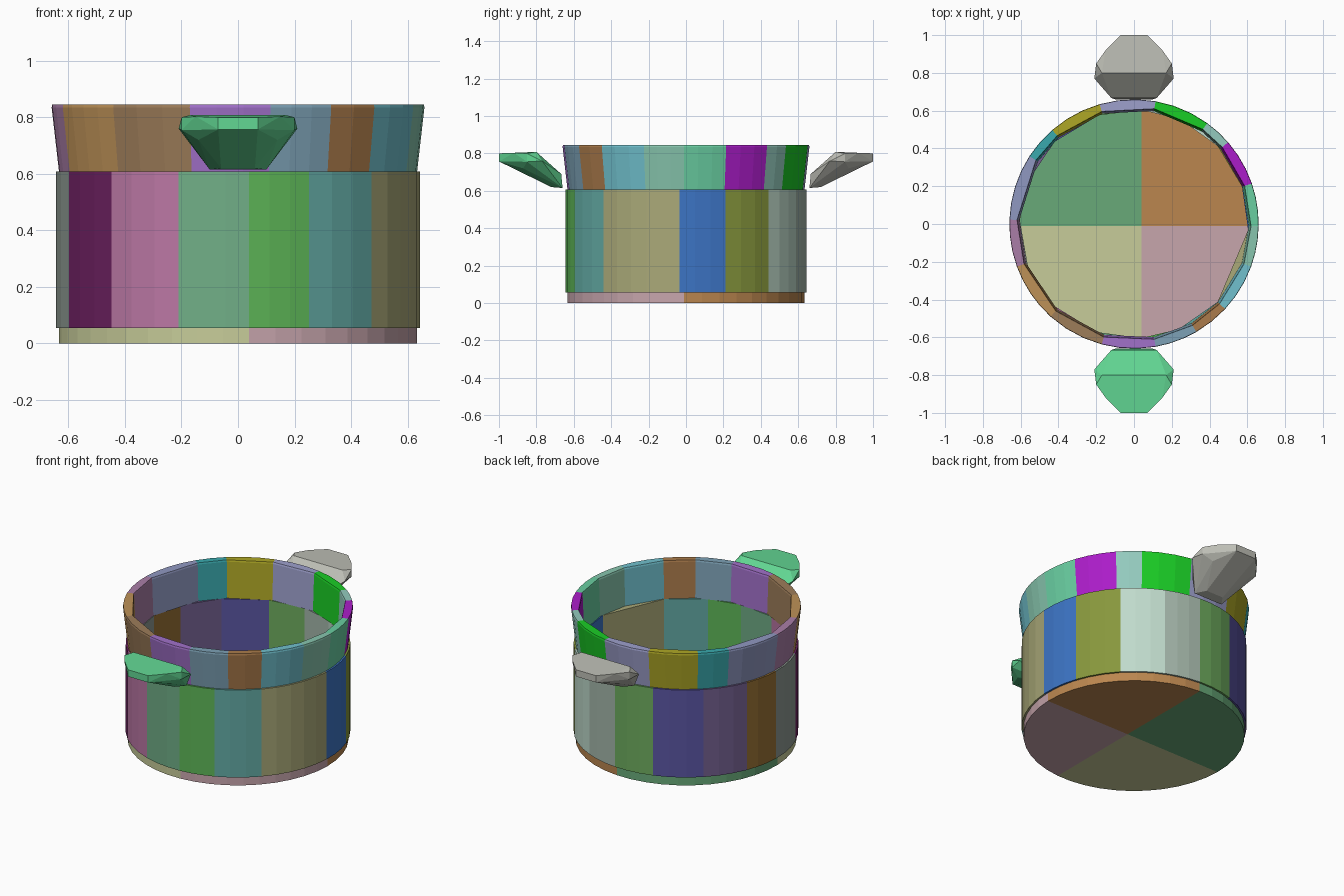
import bpy, bmesh
from math import sin, cos, radians, ceil

if "Cube" in bpy.data.objects:
    bpy.data.objects.remove(bpy.data.objects["Cube"])


def hull(name, points, color):
    """Solid convex piece around a few points, flat shaded and coloured."""
    bm = bmesh.new()
    for p in points:
        bm.verts.new(p)
    res = bmesh.ops.convex_hull(bm, input=bm.verts[:])
    loose = [v for v in bm.verts if not v.link_faces]
    bmesh.ops.delete(bm, geom=loose, context='VERTS')
    bmesh.ops.dissolve_limit(bm, angle_limit=radians(1), verts=bm.verts[:], edges=bm.edges[:])
    bmesh.ops.recalc_face_normals(bm, faces=bm.faces[:])
    me = bpy.data.meshes.new(name)
    bm.to_mesh(me)
    bm.free()
    ob = bpy.data.objects.new(name, me)
    bpy.context.collection.objects.link(ob)
    mat = bpy.data.materials.new(name + "_color")
    rgb = [int(color[i:i + 2], 16) / 255 for i in (0, 2, 4)]
    mat.diffuse_color = (*[c ** 2.2 for c in rgb], 1)
    mat.use_nodes = True
    mat.node_tree.nodes["Principled BSDF"].inputs["Base Color"].default_value = mat.diffuse_color
    me.materials.append(mat)
    return ob


def arc(a0, a1, r, z, step=9):
    n = max(1, ceil((a1 - a0) / step))
    angles = [radians(a0 + (a1 - a0) * i / n) for i in range(n + 1)]
    return [(r * cos(a), r * sin(a), z) for a in angles]


def panel_ring(name, bounds, colors, profile):
    """Ring of wall panels: curved outside, straight inside."""
    ends = bounds[1:] + [bounds[0] + 360]
    for i, (a0, a1) in enumerate(zip(bounds, ends)):
        pts = []
        for r_in, r_out, z in profile:
            pts += arc(a0, a1, r_out, z) + arc(a0, a1, r_in, z, 360)
        hull(f"{name}_{i + 1}", pts, colors[i])


# Floor in four quarters meeting slightly off centre
floor_colors = ["B98550", "68A878", "C6CB98", "C6A4AB"]
for q in range(4):
    a0 = [-1, 86.4, 181, 273.6][q]
    a1 = [86.4, 181, 273.6, 359][q]
    pts = []
    for z in (0, 0.055):
        pts += arc(a0, a1, 0.634, z) + [(0.04, -0.01, z)]
    hull(f"floor_{q + 1}", pts, floor_colors[q])

# Lower wall
panel_ring("lower_wall",
           [-3, 19, 43, 66, 86, 108, 134, 158, 178, 202, 226, 251, 273.5, 293, 317],
           ["3F74C4", "86963F", "BFDACB", "A5B8AB", "6DAA5E", "5A55A0", "73608F",
            "9A7338", "8C9890", "6C2560", "BC78A5", "70AD86", "5DB357", "62A8A2", "A9A878"],
           [(0.605, 0.645, 0.055), (0.605, 0.645, 0.608)])

# Flared upper wall
panel_ring("upper_wall",
           [-1, 19, 41, 54, 80, 106, 131, 147, 178, 200, 228, 255, 280, 300, 317, 340],
           ["69CDA0", "AA22C8", "92C9BC", "20CC2A", "9C9ECB", "ADA62A", "3CA8AC", "8F97C0",
            "A87DA6", "BC9058", "9C7C5A", "A070C8", "7CA0B4", "A97A4C", "70BFCC", "86C4AC"],
           [(0.608, 0.634, 0.608), (0.617, 0.66, 0.835), (0.62, 0.658, 0.845)])

# Faceted handles, mirrored left-right and front-back
half_handle = [(0.07, 1.0, 0.80), (0.07, 1.0, 0.757), (0.15, 0.92, 0.803), (0.20, 0.85, 0.80),
               (0.17, 0.80, 0.808), (0.21, 0.77, 0.76), (0.12, 0.667, 0.69), (0.10, 0.66, 0.615),
               (0.06, 0.72, 0.62), (0.14, 0.87, 0.72), (0.20, 0.85, 0.755)]
for name, s, color in (("front_handle", -1, "62D692"), ("back_handle", 1, "BCBDB4")):
    hull(name, [(m * x, s * y, z) for x, y, z in half_handle for m in (-1, 1)], color)
